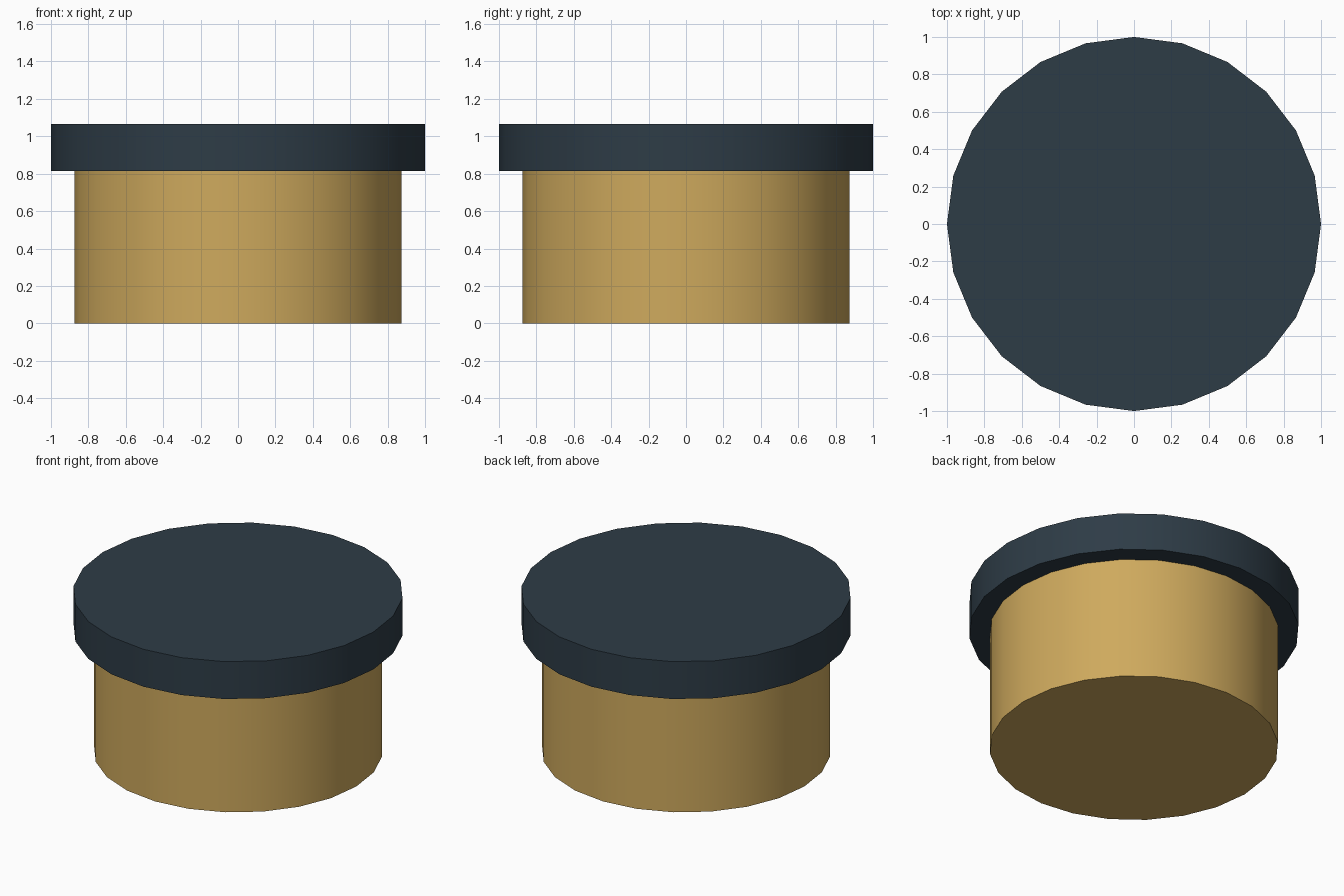
import bpy
import math

if "Cube" in bpy.data.objects:
    bpy.data.objects.remove(bpy.data.objects["Cube"])

SIDES = 24


def material(name, color):
    mat = bpy.data.materials.new(name)
    mat.diffuse_color = (*color, 1.0)
    mat.use_nodes = True
    mat.node_tree.nodes["Principled BSDF"].inputs["Base Color"].default_value = mat.diffuse_color
    return mat


def disc(name, radius, z0, z1, mat):
    bpy.ops.mesh.primitive_cylinder_add(
        vertices=SIDES, radius=radius, depth=z1 - z0,
        location=(0, 0, (z0 + z1) / 2))
    obj = bpy.context.object
    obj.name = name
    obj.data.materials.append(mat)
    # Smooth round wall, crisp rims
    bpy.ops.object.shade_smooth_by_angle(angle=math.radians(30))
    return obj


# Tan drum and the wider dark lid resting on it
disc("jar_body", 0.875, 0.0, 0.815, material("tan", (0.62, 0.40, 0.11)))
disc("jar_lid", 1.0, 0.815, 1.065, material("dark_slate", (0.027, 0.045, 0.062)))
